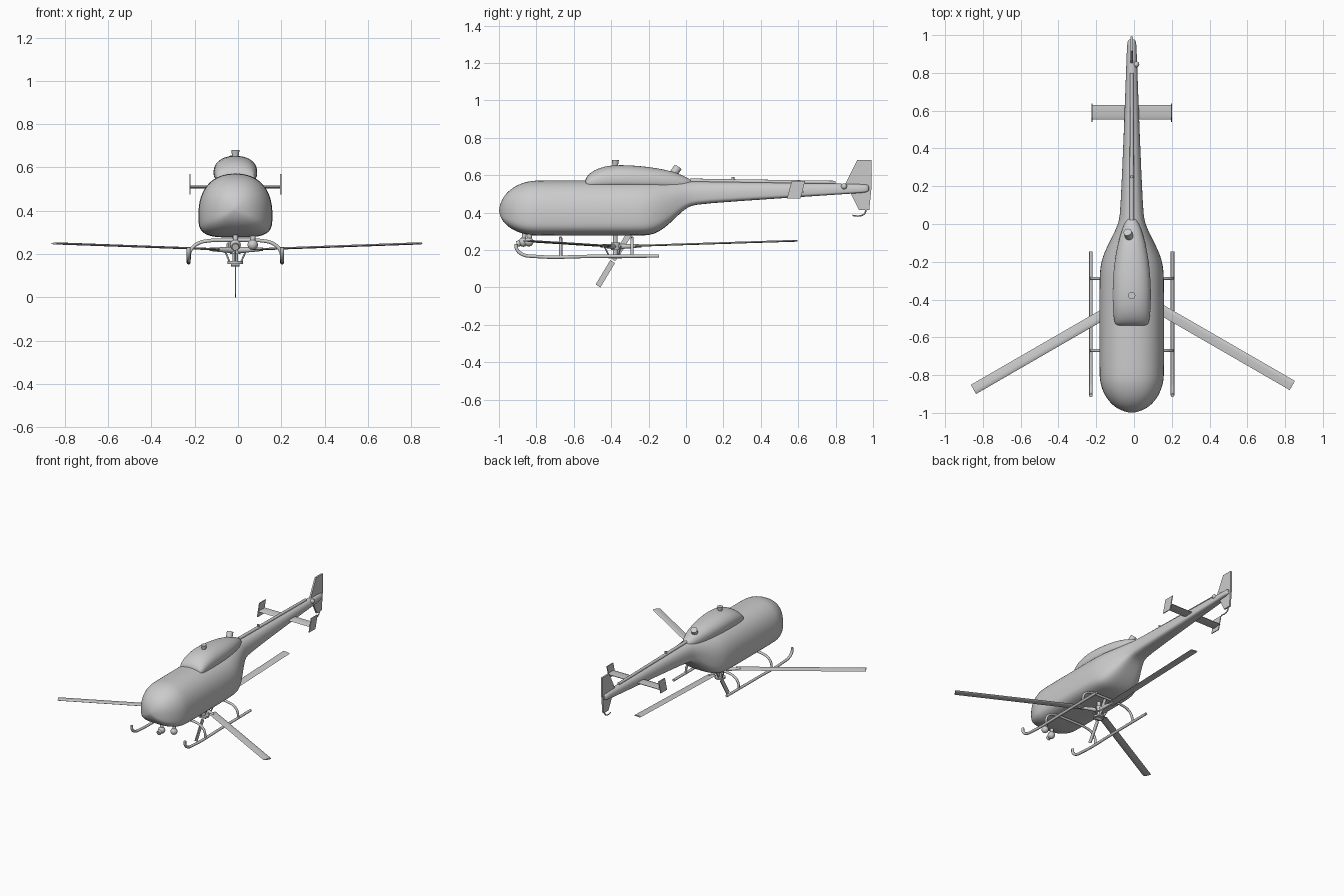
import bpy, bmesh, math
from mathutils import Vector, Matrix

if "Cube" in bpy.data.objects:
    bpy.data.objects.remove(bpy.data.objects["Cube"])

CX = -0.012          # centre line of the body
HUB_Y = -0.378


def finish(name, bm, smooth=True, subsurf=0):
    bmesh.ops.recalc_face_normals(bm, faces=bm.faces)
    me = bpy.data.meshes.new(name)
    bm.to_mesh(me)
    bm.free()
    ob = bpy.data.objects.new(name, me)
    bpy.context.collection.objects.link(ob)
    if subsurf:
        m = ob.modifiers.new("smooth", 'SUBSURF')
        m.levels = m.render_levels = subsurf
    bpy.ops.object.select_all(action='DESELECT')
    ob.select_set(True)
    bpy.context.view_layer.objects.active = ob
    if smooth:
        bpy.ops.object.shade_smooth_by_angle(angle=math.radians(40))
    return ob


def loft(name, stations, n=32, low=0.35, e_top=2.3, e_bot=3.6):
    """Rings along y: (y, half width, bottom z, top z); boxier below than above."""
    bm = bmesh.new()
    rings = []
    for y, w, zb, zt in stations:
        zm = zb + (zt - zb) * low
        ring = []
        for i in range(n):
            a = 2 * math.pi * i / n
            c, s = math.cos(a), math.sin(a)
            e = 2 / (e_top if s >= 0 else e_bot)
            h = (zt - zm) if s >= 0 else (zm - zb)
            x = w * math.copysign(abs(c) ** e, c)
            ring.append(bm.verts.new((CX + x, y, zm + h * math.copysign(abs(s) ** e, s))))
        rings.append(ring)
    for a, b in zip(rings, rings[1:]):
        for i in range(n):
            bm.faces.new((a[i], a[(i + 1) % n], b[(i + 1) % n], b[i]))
    bm.faces.new(rings[0])
    bm.faces.new(rings[-1])
    return finish(name, bm, subsurf=1)


def rod(name, p, q, r1, r2=None, n=20):
    p, q = Vector(p), Vector(q)
    bm = bmesh.new()
    rot = (q - p).to_track_quat('Z', 'Y').to_matrix().to_4x4()
    bmesh.ops.create_cone(bm, cap_ends=True, segments=n, radius1=r1,
                          radius2=r1 if r2 is None else r2, depth=(q - p).length,
                          matrix=Matrix.Translation((p + q) / 2) @ rot)
    return finish(name, bm)


def ball(name, p, r):
    bm = bmesh.new()
    bmesh.ops.create_uvsphere(bm, u_segments=20, v_segments=12, radius=r,
                              matrix=Matrix.Translation(p))
    return finish(name, bm)


def tube(name, pts, r):
    cu = bpy.data.curves.new(name, 'CURVE')
    cu.dimensions = '3D'
    cu.bevel_depth, cu.bevel_resolution, cu.use_fill_caps = r, 3, True
    cu.resolution_u = 6
    sp = cu.splines.new('BEZIER')
    sp.bezier_points.add(len(pts) - 1)
    for b, p in zip(sp.bezier_points, pts):
        b.co = p
        b.handle_left_type = b.handle_right_type = 'AUTO'
    ob = bpy.data.objects.new(name, cu)
    bpy.context.collection.objects.link(ob)
    bpy.ops.object.select_all(action='DESELECT')
    ob.select_set(True)
    bpy.context.view_layer.objects.active = ob
    bpy.ops.object.convert(target='MESH')
    bpy.ops.object.shade_smooth_by_angle(angle=math.radians(40))


def plate(name, outline, direction, matrix=None):
    """Closed slab: outline extruded along direction, centred on the outline."""
    d = Vector(direction)
    bm = bmesh.new()
    f = bm.faces.new([bm.verts.new(Vector(p) - d / 2) for p in outline])
    ext = bmesh.ops.extrude_face_region(bm, geom=[f], use_keep_orig=True)
    bmesh.ops.translate(bm, vec=d, verts=[v for v in ext['geom'] if isinstance(v, bmesh.types.BMVert)])
    if matrix:
        bm.transform(matrix)
    return finish(name, bm)


# Fuselage and tail boom in one skin: round nose, flat belly, tapering tail
nose = []
for i in range(1, 10):
    a = math.pi / 2 * i / 9
    k = math.sin(a)
    nose.append((-0.79 - 0.208 * math.cos(a), 0.172 * k, 0.41 - 0.134 * k, 0.41 + 0.163 * k))
nose.insert(0, (-0.999, 0.008, 0.404, 0.418))
loft("fuselage", nose + [
    (-0.5, 0.172, 0.276, 0.573), (-0.28, 0.172, 0.276, 0.573), (-0.22, 0.166, 0.277, 0.572),
    (-0.17, 0.153, 0.284, 0.571), (-0.12, 0.131, 0.313, 0.570), (-0.07, 0.105, 0.357, 0.570),
    (-0.02, 0.081, 0.408, 0.569), (0.02, 0.067, 0.435, 0.568), (0.07, 0.060, 0.447, 0.567),
    (0.5, 0.041, 0.476, 0.560), (0.93, 0.026, 0.504, 0.553), (0.965, 0.024, 0.508, 0.551),
    (0.98, 0.015, 0.517, 0.545)])

# Engine cowling on the roof
loft("engine_cowling", [
    (-0.540, 0.070, 0.535, 0.570), (-0.532, 0.088, 0.530, 0.592), (-0.51, 0.093, 0.528, 0.615),
    (-0.47, 0.099, 0.528, 0.638), (-0.40, 0.102, 0.528, 0.655), (-0.30, 0.101, 0.528, 0.654),
    (-0.2, 0.092, 0.528, 0.645), (-0.1, 0.073, 0.528, 0.628), (-0.04, 0.055, 0.528, 0.609),
    (0.0, 0.040, 0.528, 0.590), (0.04, 0.018, 0.528, 0.568)], low=0.4, e_top=2.2, e_bot=3)
rod("roof_mast_cap", (CX, HUB_Y, 0.64), (CX, HUB_Y, 0.68), 0.013, 0.019)
rod("exhaust_pipe", (CX - 0.008, -0.08, 0.59), (-0.034, -0.043, 0.642), 0.022)

# Drive shaft cover and small beacon on the boom
rod("drive_shaft_cover", (CX, 0.02, 0.570), (CX, 0.80, 0.561), 0.012, 0.009)
rod("beacon", (CX, 0.25, 0.56), (CX, 0.25, 0.590), 0.008)

# Tailplane with end plates
plate("tailplane", [(CX, 0.553, 0.510), (CX, 0.57, 0.517), (CX, 0.63, 0.512), (CX, 0.63, 0.508), (CX, 0.57, 0.504)],
      (0.42, 0, 0))
for side in (-1, 1):
    x = CX + side * 0.21
    plate("tailplane_end", [(x, 0.54, 0.476), (x, 0.612, 0.476), (x, 0.637, 0.570), (x, 0.565, 0.570)],
          (0.006, 0, 0))

# Tail fin, gearbox and tail bumper
plate("tail_fin", [(CX, y, z) for y, z in ((0.845, 0.54), (0.915, 0.68), (0.993, 0.68), (0.993, 0.545),
                                           (0.98, 0.415), (0.925, 0.415), (0.875, 0.515))], (0.012, 0, 0))
rod("tail_gearbox_shaft", (CX, 0.845, 0.54), (0.016, 0.845, 0.54), 0.009)
ball("tail_gearbox", (0.012, 0.845, 0.54), 0.016)
tube("tail_bumper", [(CX, 0.965, 0.42), (CX, 0.952, 0.392), (CX, 0.925, 0.382), (CX, 0.89, 0.385)], 0.004)

# Landing skids
for side in (-1, 1):
    x = CX + side * 0.216
    tube("skid", [(x, -0.908, 0.232), (x, -0.905, 0.205), (x, -0.875, 0.177), (x, -0.81, 0.166),
                  (x, -0.5, 0.166), (x, -0.145, 0.168)], 0.0095)
for y in (-0.67, -0.288):
    half = [(0.215, 0.168), (0.208, 0.215), (0.175, 0.248), (0.12, 0.262), (0.06, 0.264)]
    pts = [(CX - x, y, z) for x, z in half] + [(CX + x, y, z) for x, z in reversed(half)]
    tube("skid_cross_tube", pts, 0.0085)

# Sensor balls beneath the nose
for x, y, z, r in ((CX, -0.87, 0.242, 0.025), (0.068, -0.84, 0.243, 0.024)):
    ball("sensor_ball", (x, y, z), r)
    rod("sensor_mount", (x, y, z), (x, y + 0.01, 0.31), 0.012)
rod("sensor_lens", (CX, -0.87, 0.242), (CX, -0.905, 0.232), 0.016)

# Main rotor under the belly: three coned blades on a hub
for k in range(3):
    m = (Matrix.Translation((CX, HUB_Y, 0.218)) @ Matrix.Rotation(math.radians(90 + 120 * k), 4, 'Z')
         @ Matrix.Rotation(math.radians(-1.8), 4, 'Y'))
    c = 0.012
    section = [(0.54, c - 0.028, -0.001), (0.54, c + 0.006, 0.006), (0.54, c + 0.022, 0.005),
               (0.54, c + 0.028, 0.001), (0.54, c + 0.02, -0.004), (0.54, c, -0.004)]
    plate("rotor_blade", section, (0.87, 0, 0), m)
    rod("blade_grip", m @ Vector((0.01, 0, 0)), m @ Vector((0.14, 0.008, 0)), 0.015, 0.008)
    # pitch links
    a = math.radians(30 + 120 * k)
    d = Vector((math.cos(a), math.sin(a), 0))
    base = Vector((CX, HUB_Y, 0))
    rod("pitch_link", base + d * 0.03 + Vector((0, 0, 0.163)), base + d * 0.06 + Vector((0, 0, 0.222)), 0.004, n=10)
rod("rotor_mast", (CX, HUB_Y, 0.155), (CX, HUB_Y, 0.30), 0.013)
rod("rotor_hub", (CX, HUB_Y, 0.200), (CX, HUB_Y, 0.240), 0.024)
rod("swash_plate", (CX, HUB_Y, 0.155), (CX, HUB_Y, 0.167), 0.036)

# Small two-blade rotor standing upright through the main hub
for k in (0, 1):
    m = Matrix.Translation((CX, -0.382, 0.155)) @ Matrix.Rotation(math.radians(59 + 180 * k), 4, 'X')
    plate("small_rotor_blade", [(0, 0.02, -0.015), (0, 0.172, -0.015), (0, 0.172, 0.015), (0, 0.02, 0.015)],
          (0.006, 0, 0), m)
rod("small_rotor_hub", (CX - 0.02, -0.382, 0.155), (CX + 0.02, -0.382, 0.155), 0.012)
